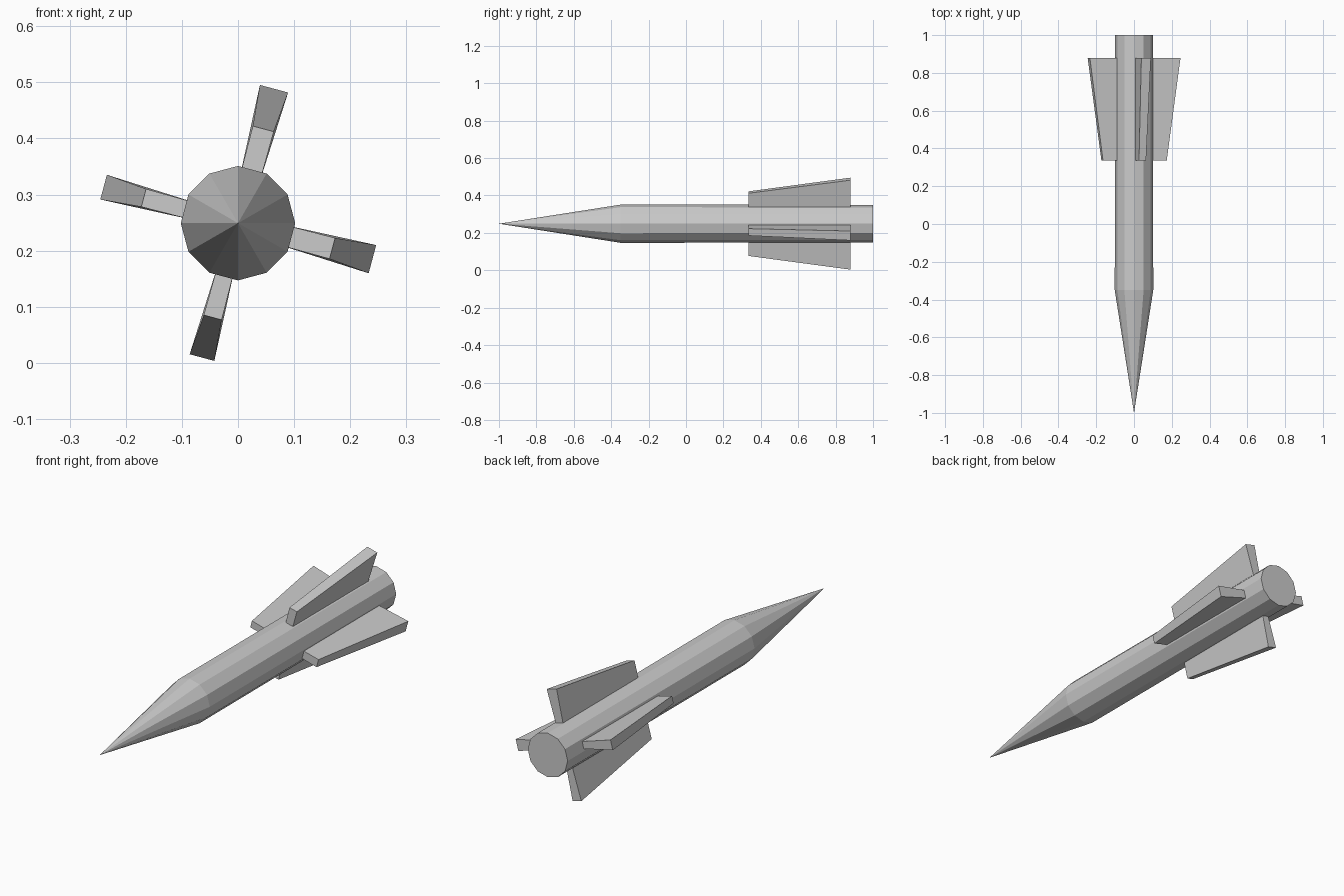
import bpy, bmesh
from math import sin, cos, pi, radians
from mathutils import Vector

if "Cube" in bpy.data.objects:
    bpy.data.objects.remove(bpy.data.objects["Cube"])

CZ = 0.249   # height of the long axis
SIDES = 12


def make_object(name, bm):
    bmesh.ops.recalc_face_normals(bm, faces=bm.faces)
    mesh = bpy.data.meshes.new(name)
    bm.to_mesh(mesh)
    bm.free()
    obj = bpy.data.objects.new(name, mesh)
    bpy.context.collection.objects.link(obj)
    return obj


# Body: twelve-sided tube with a pointed nose and a flat tail
bm = bmesh.new()
rings = []
for y, r in ((-0.35, 0.102), (1.0, 0.101)):
    rings.append([bm.verts.new((r * sin(2 * pi * i / SIDES), y,
                                CZ + r * cos(2 * pi * i / SIDES)))
                  for i in range(SIDES)])
nose = bm.verts.new((0, -1, CZ))
front, rear = rings
for i in range(SIDES):
    j = (i + 1) % SIDES
    bm.faces.new((nose, front[i], front[j]))
    bm.faces.new((front[i], rear[i], rear[j], front[j]))
bm.faces.new(rear)
make_object("body", bm)


# Fins: swept slabs that thicken toward the rear tip
def fin(name, angle, root_t, front_t, rear_t):
    out = Vector((sin(angle), 0, cos(angle)))
    side = Vector((cos(angle), 0, -sin(angle)))
    outline = ((0.335, 0.085, root_t), (0.335, 0.174, front_t),
               (0.88, 0.248, rear_t), (0.88, 0.085, root_t))
    bm = bmesh.new()
    a, b = [[bm.verts.new(Vector((0, y, CZ)) + out * r + side * (s * t / 2))
             for y, r, t in outline] for s in (-1, 1)]
    bm.faces.new(a)
    bm.faces.new(b[::-1])
    for i in range(4):
        j = (i + 1) % 4
        bm.faces.new((a[i], b[i], b[j], a[j]))
    make_object(name, bm)


thick = (0.037, 0.0385, 0.052)
thin = (0.031, 0.033, 0.0455)
for name, k, t in (("top_fin", 0, thick), ("right_fin", 1, thick),
                   ("bottom_fin", 2, thin), ("left_fin", 3, thin)):
    fin(name, radians(15 + 90 * k), *t)
